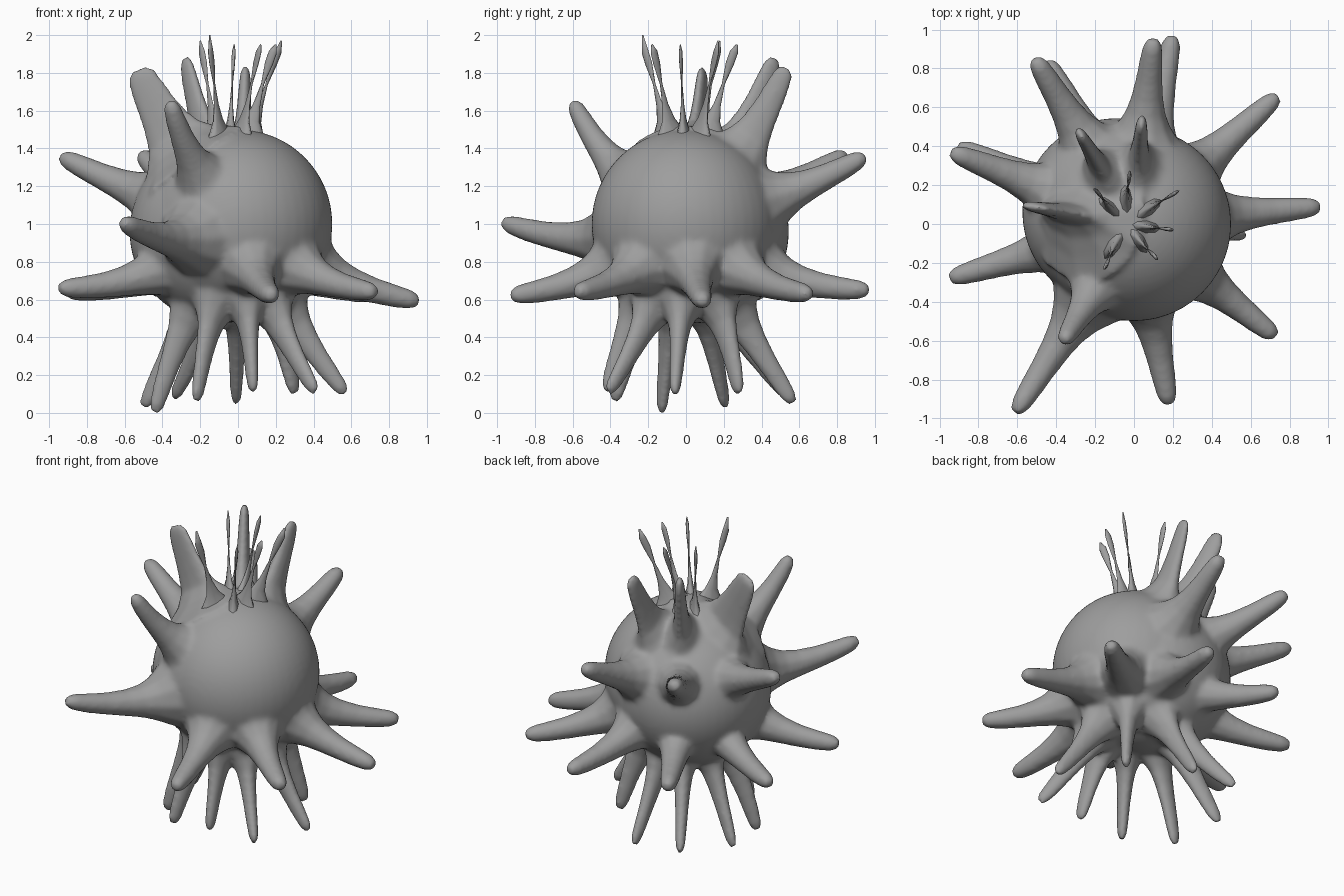
import bpy, bmesh, math
from mathutils import Vector

if "Cube" in bpy.data.objects:
    bpy.data.objects.remove(bpy.data.objects["Cube"])

CENTRE = Vector((0, 0, 1.0))
R = 0.5

grey = bpy.data.materials.new("dark_grey")
grey.diffuse_color = (0.34, 0.34, 0.34, 1)
grey.use_nodes = True
grey.node_tree.nodes["Principled BSDF"].inputs["Base Color"].default_value = grey.diffuse_color


def tube(bm, pts, radii, flat=1.0, sides=10, root_flat=1.0):
    """Closed tapered tube through pts; flat squashes the sideways width."""
    rings = []
    n = len(pts)
    out = pts[-1] - CENTRE
    side = Vector((-out.y, out.x, 0)).normalized()
    for i, p in enumerate(pts):
        d = (pts[min(i + 1, n - 1)] - pts[max(i - 1, 0)]).normalized()
        up = side.cross(d).normalized()
        # root width blends into the squashed width further out
        f = flat + (root_flat - flat) * max(0, 1 - i / 3)
        ring = []
        for k in range(sides):
            a = 2 * math.pi * k / sides
            ring.append(bm.verts.new(p + side * math.cos(a) * radii[i] * f
                                     + up * math.sin(a) * radii[i]))
        rings.append(ring)
    for a, b in zip(rings, rings[1:]):
        for k in range(sides):
            j = (k + 1) % sides
            bm.faces.new((a[k], a[j], b[j], b[k]))
    bm.faces.new(rings[0][::-1])
    bm.faces.new(rings[-1])


def spike(bm, tip, root_r, root_z, width=1.0, flat=1.0):
    """Flared arm from the ball surface, bending gently to its tip."""
    tip = Vector(tip)
    flat_dir = Vector((tip.x, tip.y, 0)).normalized()
    root = flat_dir * root_r + Vector((0, 0, root_z))
    nrm = (root - CENTRE).normalized()
    start = root - nrm * 0.09
    bend = root + nrm * 0.35 * (tip - root).length
    ts = [0, 0.12, 0.22, 0.34, 0.48, 0.65, 0.82, 0.94, 1.0]
    rad = [0.23, 0.18, 0.138, 0.105, 0.085, 0.071, 0.062, 0.052, 0.03]
    pts = [start * (1 - t) ** 2 + bend * 2 * t * (1 - t) + tip * t * t for t in ts]
    tube(bm, pts, [r * width for r in rad], flat)


def finish(bm, name):
    bmesh.ops.recalc_face_normals(bm, faces=bm.faces)
    me = bpy.data.meshes.new(name)
    bm.to_mesh(me)
    bm.free()
    me.materials.append(grey)
    ob = bpy.data.objects.new(name, me)
    bpy.context.collection.objects.link(ob)
    for p in me.polygons:
        p.use_smooth = True
    return ob


def ball(bm, centre, radius):
    made = bmesh.ops.create_uvsphere(bm, u_segments=48, v_segments=32, radius=radius)
    bmesh.ops.translate(bm, verts=made["verts"], vec=centre)


# ball body with a swelling at the back left
bm = bmesh.new()
ball(bm, CENTRE, R)
ball(bm, Vector((-0.09, 0.06, 0.96)), 0.485)

# middle ring of arms
for tip in [(0.96, 0.09, 0.59), (0.74, 0.66, 0.63), (0.2, 0.97, 0.65),
            (-0.45, 0.84, 0.66), (-0.91, 0.40, 0.64), (-0.95, -0.28, 0.66),
            (0.18, -0.93, 0.62), (0.73, -0.58, 0.64)]:
    spike(bm, tip, 0.42, 0.76)

# raised front-left arm
spike(bm, (-0.61, -0.97, 1.01), 0.51, 0.92)

# upper back ring of arms
for tip in [(0.1, 0.95, 1.36), (-0.51, 0.85, 1.37), (-0.94, 0.37, 1.36)]:
    spike(bm, tip, 0.48, 1.14)

# crown arms, flattened sideways
for tip, wide, flat in [((0.04, 0.53, 1.83), 1.1, 0.5),
                        ((-0.28, 0.47, 1.88), 1.1, 0.5),
                        ((-0.53, 0.09, 1.82), 1.6, 0.32)]:
    spike(bm, tip, 0.29, 1.38, wide, flat)
spike(bm, (-0.36, -0.6, 1.65), 0.4, 1.27, 0.9)

# lower ring of arms, slightly flattened
for tip in [(0.3, 0.28, 0.1), (-0.01, 0.57, 0.05), (-0.34, 0.55, 0.08),
            (-0.5, 0.21, 0.03), (-0.44, -0.13, 0.0), (-0.22, -0.38, 0.06),
            (0.08, -0.42, 0.11), (0.41, -0.41, 0.11), (0.57, -0.06, 0.1)]:
    spike(bm, tip, 0.25, 0.56, 0.85, 0.7)

body = finish(bm, "spiked_body")
rm = body.modifiers.new("blend", 'REMESH')
rm.mode = 'VOXEL'
rm.voxel_size = 0.014
rm.use_smooth_shade = True
sm = body.modifiers.new("soften", 'SMOOTH')
sm.factor = 0.5
sm.iterations = 14

# thin leaf-tipped hairs on top, rising from radial ridges
bm = bmesh.new()
pole = Vector((-0.06, 0, 0))
for x, y, z in [(0.23, 0.17, 1.97), (0.2, -0.03, 1.95), (0.12, -0.18, 1.95),
                (-0.15, -0.23, 2.0), (-0.02, 0.27, 1.95), (-0.2, 0.18, 1.97)]:
    off = Vector((x, y, 0)) - pole
    pts = []
    for f, h in [(0.4, 1.42), (0.46, 1.49), (0.52, 1.55), (0.61, 1.63), (0.73, 1.74),
                 (0.86, 1.85), (0.94, 1.91), (1.0, z)]:
        pts.append(pole + off * f + Vector((0, 0, h)))
    tube(bm, pts, [0.14, 0.08, 0.042, 0.02, 0.008, 0.022, 0.022, 0.005],
         flat=0.45, sides=8, root_flat=0.4)
finish(bm, "top_hairs")
